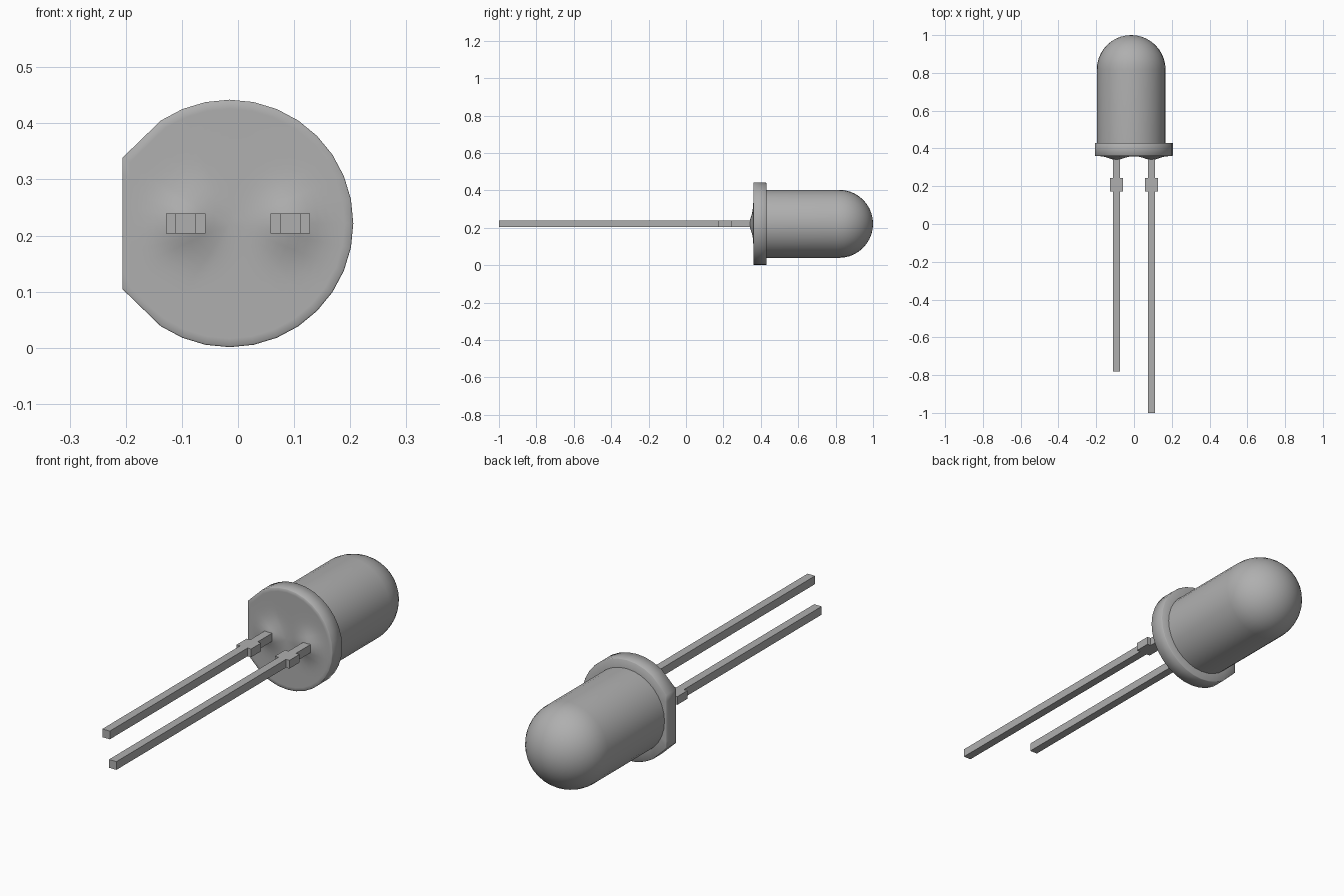
import bpy, bmesh
from math import sin, cos, pi, exp, radians

if "Cube" in bpy.data.objects:
    bpy.data.objects.remove(bpy.data.objects["Cube"])

CX, CZ = -0.015, 0.2215      # axis of the round body
SIDES = 32
LEADS = {"short_lead": (-0.093, -0.78), "long_lead": (0.093, -1.0)}

grey = bpy.data.materials.new("dark_grey")
grey.diffuse_color = (0.43, 0.43, 0.43, 1)
grey.use_nodes = True
grey.node_tree.nodes["Principled BSDF"].inputs["Base Color"].default_value = grey.diffuse_color


def finish(name, bm, smooth):
    bmesh.ops.recalc_face_normals(bm, faces=bm.faces)
    mesh = bpy.data.meshes.new(name)
    bm.to_mesh(mesh)
    bm.free()
    mesh.materials.append(grey)
    ob = bpy.data.objects.new(name, mesh)
    bpy.context.collection.objects.link(ob)
    if smooth:
        bpy.ops.object.select_all(action='DESELECT')
        ob.select_set(True)
        bpy.context.view_layer.objects.active = ob
        bpy.ops.object.shade_smooth_by_angle(angle=radians(50))
    return ob


def loft(bm, rings):
    """Skin a list of equal-length vertex rings."""
    for a, b in zip(rings, rings[1:]):
        for i in range(SIDES):
            j = (i + 1) % SIDES
            bm.faces.new((a[i], a[j], b[j], b[i]))


def fan(bm, ring, tip):
    for i in range(SIDES):
        bm.faces.new((ring[i], ring[(i + 1) % SIDES], tip))


def circle(r):
    return [(r * cos(2 * pi * i / SIDES), r * sin(2 * pi * i / SIDES)) for i in range(SIDES)]


# Lens: cylinder with a hemispherical end
R = 0.182
profile = [(R, 0.425), (R, 1 - R)]
profile += [(R * cos(k * pi / 20), 1 - R + R * sin(k * pi / 20)) for k in range(1, 10)]
bm = bmesh.new()
rings = [[bm.verts.new((CX + x, y, CZ + z)) for x, z in circle(r)] for r, y in profile]
loft(bm, rings)
fan(bm, rings[-1], bm.verts.new((CX, 1, CZ)))
finish("lens", bm, True)

# Flange: round rim with one flat side, slim bevels and swellings around the leads
outline = circle(0.2205)
for i in range(12, 21):
    outline[i] = (-0.206 - CX, 0.117 * (16 - i) / 4)


def base_y(x, z):
    return 0.36 - sum(0.021 * exp(-((x - lx) ** 2 + (z - CZ) ** 2) / (2 * 0.036 ** 2))
                      for lx, _ in LEADS.values())


bm = bmesh.new()


def flange_ring(scale, y=None):
    ring = []
    for x, z in outline:
        px, pz = CX + x * scale, CZ + z * scale
        ring.append(bm.verts.new((px, base_y(px, pz) if y is None else y, pz)))
    return ring


rings = [flange_ring(0.75, 0.43), flange_ring(0.99, 0.43), flange_ring(1, 0.428),
         flange_ring(1, 0.362), flange_ring(0.99)]
rings += [flange_ring(k / 14) for k in range(13, 0, -1)]
loft(bm, rings)
fan(bm, rings[-1], bm.verts.new((CX, base_y(CX, CZ), CZ)))
finish("flange", bm, True)

# Leads: square wire with a wider stop tab, extruded from one outline
for name, (lx, tip) in LEADS.items():
    bm = bmesh.new()
    half = [(0.018, tip), (0.018, 0.173), (0.035, 0.173), (0.035, 0.243), (0.018, 0.243), (0.018, 0.365)]
    pts = half + [(-w, y) for w, y in reversed(half)]
    face = bm.faces.new([bm.verts.new((lx + w, y, CZ - 0.018)) for w, y in pts])
    ext = bmesh.ops.extrude_face_region(bm, geom=[face])
    moved = [v for v in ext["geom"] if isinstance(v, bmesh.types.BMVert)]
    bmesh.ops.translate(bm, verts=moved, vec=(0, 0, 0.036))
    finish(name, bm, False)
